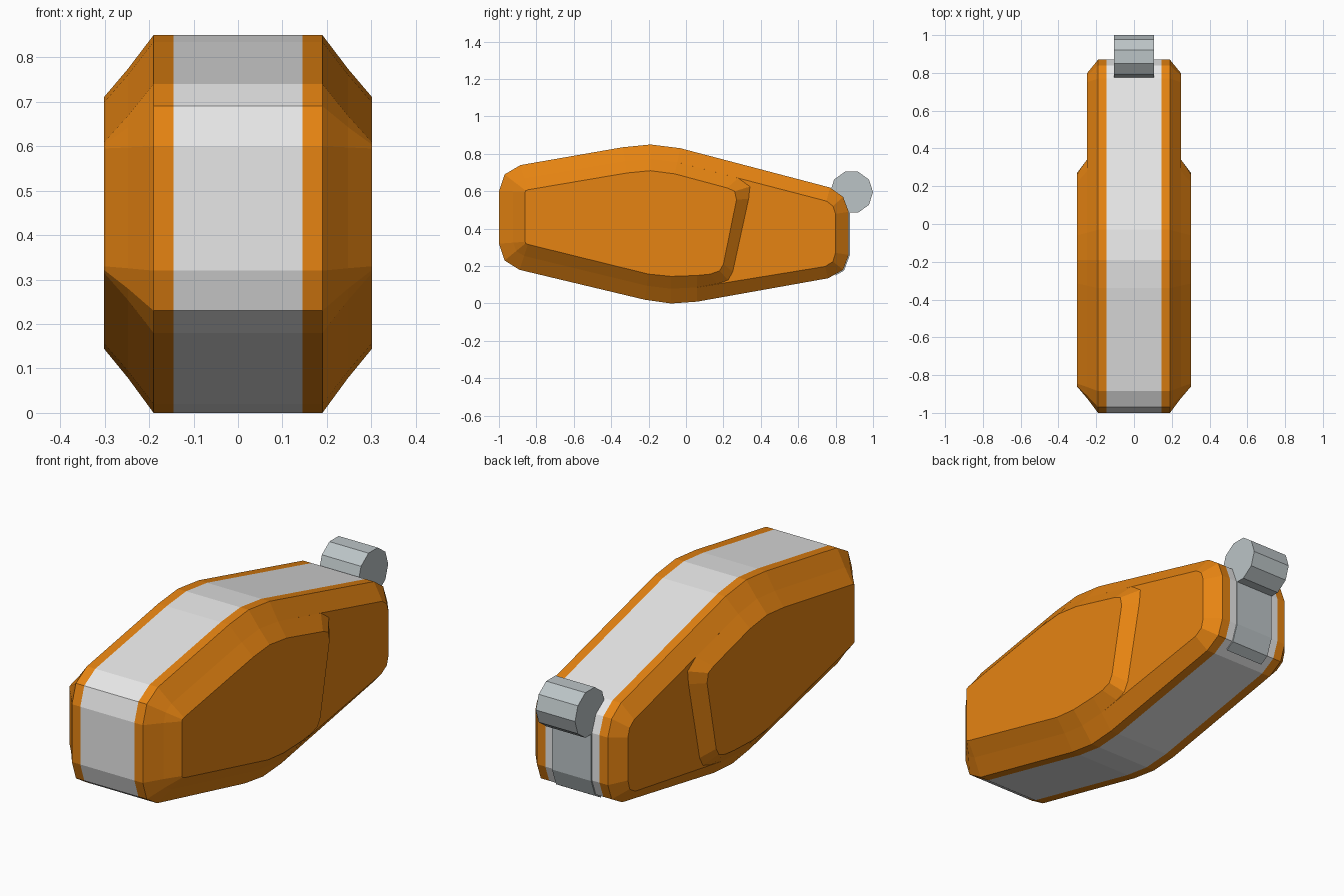
import bpy, bmesh, math

if "Cube" in bpy.data.objects:
    bpy.data.objects.remove(bpy.data.objects["Cube"])


def material(name, rgb):
    m = bpy.data.materials.new(name)
    m.diffuse_color = (*rgb, 1)
    m.use_nodes = True
    m.node_tree.nodes["Principled BSDF"].inputs["Base Color"].default_value = m.diffuse_color
    return m


ORANGE = material("orange", (0.79, 0.23, 0.006))
GREY = material("light grey", (0.8, 0.8, 0.8))
STEEL = material("steel grey", (0.5, 0.55, 0.565))


def loft(name, rings, mats, cap_start=True):
    """Join (x, outline) rings of equal length into one mesh."""
    bm = bmesh.new()
    vs = [[bm.verts.new((x, y, z)) for y, z in pts] for x, pts in rings]
    n = len(vs[0])
    for a, b in zip(vs, vs[1:]):
        for i in range(n):
            j = (i + 1) % n
            bm.faces.new((a[i], a[j], b[j], b[i]))
    if cap_start:
        bm.faces.new(vs[0])
    bm.faces.new(vs[-1])
    # outlines run clockwise seen from +x, so orient by the ring direction
    bmesh.ops.recalc_face_normals(bm, faces=bm.faces)
    me = bpy.data.meshes.new(name)
    bm.to_mesh(me)
    bm.free()
    for m in mats:
        me.materials.append(m)
    ob = bpy.data.objects.new(name, me)
    bpy.context.collection.objects.link(ob)
    return ob


# Outer outline (y, z) paired with the outline at the top of the bevel (y, z)
front = [
    (0.06, 0.01, 0.06, 0.15), (-0.08, 0.0, -0.08, 0.145), (-0.22, 0.02, -0.20, 0.157),
    (-0.89, 0.18, -0.845, 0.316), (-0.97, 0.23, -0.857, 0.322), (-1.0, 0.32, -0.86, 0.33),
    (-1.0, 0.60, -0.86, 0.595), (-0.97, 0.69, -0.857, 0.603), (-0.885, 0.74, -0.845, 0.608),
    (-0.34, 0.835, -0.315, 0.698), (-0.19, 0.85, -0.19, 0.71), (-0.03, 0.83, -0.06, 0.693),
]
rear = [
    (0.77, 0.62, 0.735, 0.487), (0.84, 0.57, 0.74, 0.48), (0.87, 0.49, 0.74, 0.47),
    (0.87, 0.26, 0.74, 0.28), (0.84, 0.18, 0.74, 0.26), (0.76, 0.135, 0.73, 0.25),
]


def level(rows, t):
    return [(y + (v - y) * t, z + (w - z) * t) for y, z, v, w in rows]


T = 6 / 11
outer, rim = level(front + rear, 0), level(front + rear, T)

# Main body with a grey band around the middle
body = loft("body", [(-0.248, rim), (-0.19, outer), (-0.145, outer),
                     (0.145, outer), (0.19, outer), (0.248, rim)], [ORANGE, GREY])
for p in body.data.polygons:
    p.material_index = int(abs(p.center.x) < 0.1 and abs(p.normal.x) < 0.5)

# Raised front side panels, with a sloping step at the rear end
step_low = [(0.28, 0.67), (0.342, 0.625), (0.335, 0.56), (0.25, 0.17), (0.225, 0.125), (0.17, 0.106)]
step_top = [(0.22, 0.618), (0.26, 0.60), (0.27, 0.555), (0.20, 0.21), (0.18, 0.175), (0.13, 0.157)]
for side, s in (("left", -1), ("right", 1)):
    loft(side + "_side_panel", [(s * 0.248, level(front, T) + step_low),
                                (s * 0.302, level(front, 1) + step_top)], [ORANGE])

# Steel plate on the back end
plate = [(0.876, 0.50), (0.876, 0.259), (0.845, 0.176), (0.80, 0.15),
         (0.80, 0.165), (0.835, 0.19), (0.865, 0.265), (0.865, 0.50)]
loft("back_plate", [(-0.105, plate), (0.105, plate)], [STEEL])

# Ten-sided pin across the upper back end
ring = [(0.885 + 0.115 * math.cos(i * math.tau / 10), 0.595 + 0.115 * math.sin(i * math.tau / 10))
        for i in range(10)]
loft("hinge_pin", [(-0.105, ring), (0.105, ring)], [STEEL])

# The side panels are open underneath: make sure they face outward
for ob in bpy.data.objects:
    if ob.name.endswith("side_panel"):
        cap = max(ob.data.polygons, key=lambda p: abs(p.center.x))
        if cap.normal.x * cap.center.x < 0:
            ob.data.flip_normals()
